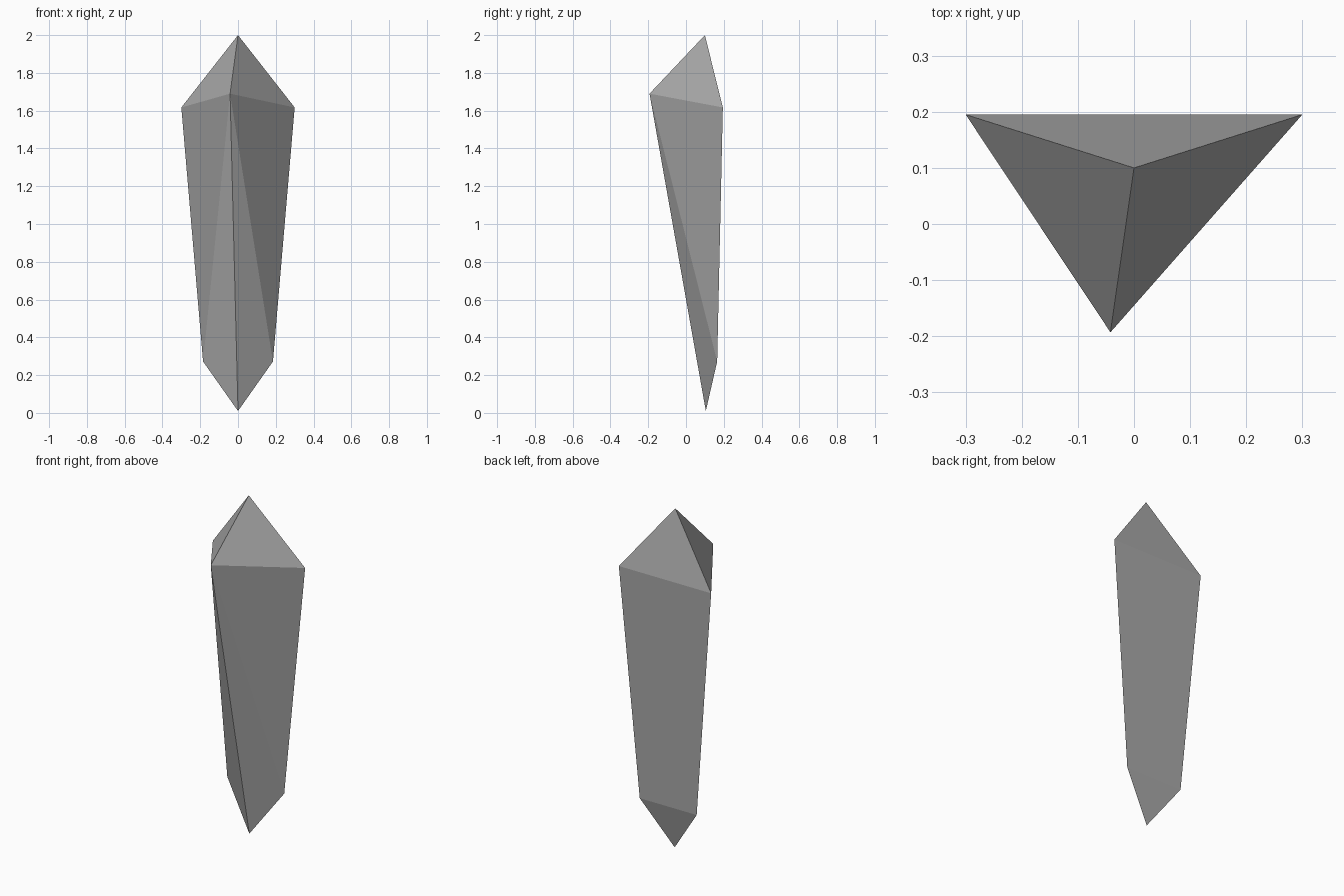
import bpy
import bmesh

cube = bpy.data.objects.get("Cube")
if cube:
    bpy.data.objects.remove(cube, do_unlink=True)

# Stone colour
stone = bpy.data.materials.new("grey stone")
stone.use_nodes = True
colour = (0.40, 0.40, 0.40, 1.0)
stone.diffuse_color = colour
stone.node_tree.nodes["Principled BSDF"].inputs["Base Color"].default_value = colour

# Key corners of the shard: two tips, a front ridge and mirrored back corners
tips = [(0, 0.10, 2.0), (0, 0.105, 0.01)]
ridge = [(-0.042, -0.193, 1.69)]
back = [(side * x, y, z) for side in (-1, 1)
        for x, y, z in ((0.30, 0.195, 1.617), (0.185, 0.165, 0.272))]

# Wrap the corners in a faceted convex body
bm = bmesh.new()
for point in tips + ridge + back:
    bm.verts.new(point)
bmesh.ops.convex_hull(bm, input=bm.verts[:])
bmesh.ops.recalc_face_normals(bm, faces=bm.faces[:])
mesh = bpy.data.meshes.new("crystal_shard")
bm.to_mesh(mesh)
bm.free()
mesh.materials.append(stone)
mesh.shade_flat()

shard = bpy.data.objects.new("crystal_shard", mesh)
bpy.context.collection.objects.link(shard)
